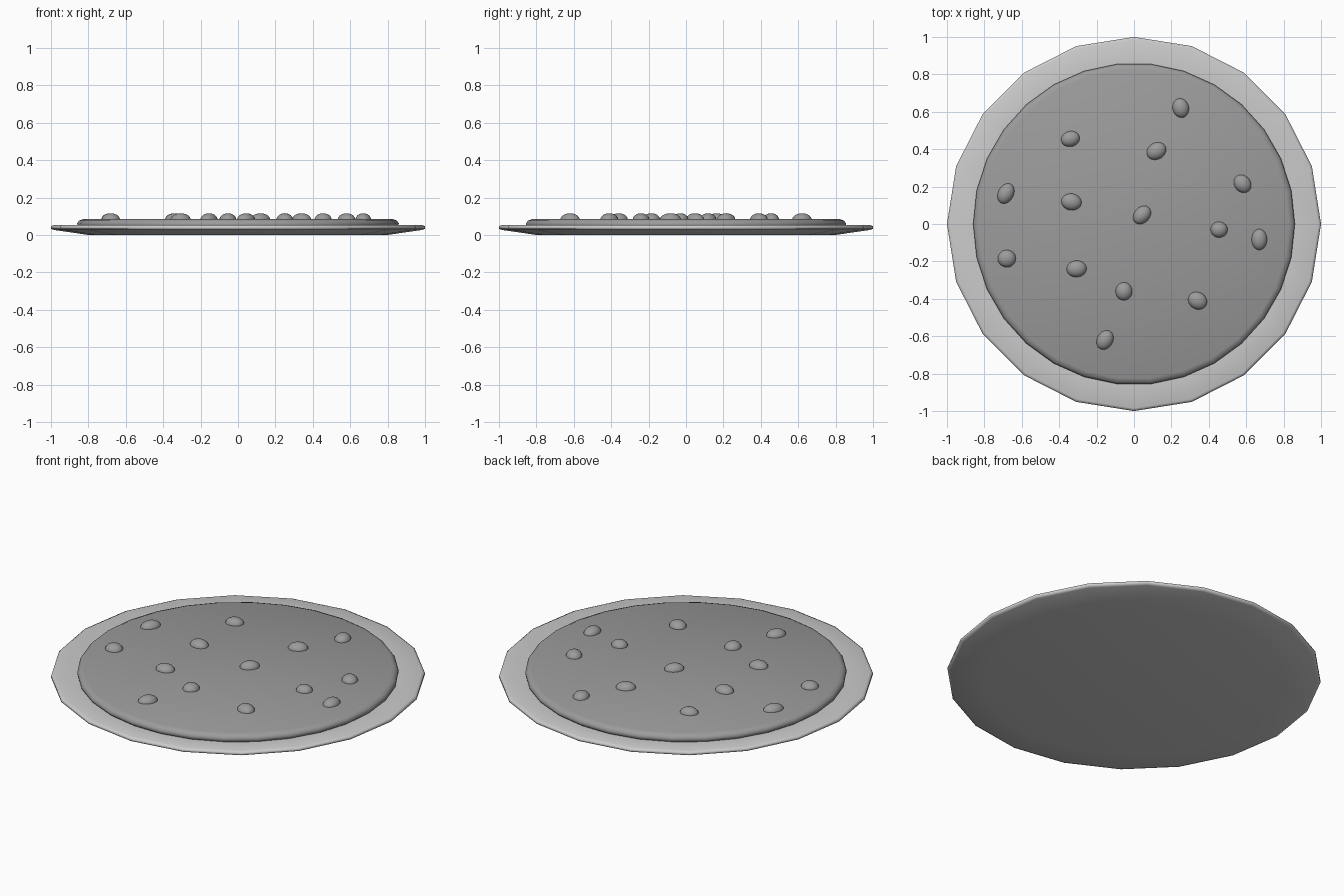
import bpy
import math

if "Cube" in bpy.data.objects:
    bpy.data.objects.remove(bpy.data.objects["Cube"])

# Dark grey shared by the flatbread and its toppings
dark = bpy.data.materials.new("dark_grey")
dark.diffuse_color = (0.33, 0.33, 0.33, 1)
dark.use_nodes = True
dark.node_tree.nodes["Principled BSDF"].inputs["Base Color"].default_value = dark.diffuse_color


def lathe(name, profile, sides, angle):
    """Closed solid of revolution: profile runs from the bottom centre to the top centre."""
    verts, rings = [], []
    for r, z in profile:
        count = 1 if r == 0 else sides
        rings.append([len(verts) + i for i in range(count)])
        for i in range(count):
            a = 2 * math.pi * i / sides
            verts.append((r * math.cos(a), r * math.sin(a), z))
    faces = []
    for low, high in zip(rings, rings[1:]):
        for i in range(sides):
            j = (i + 1) % sides
            if len(low) == 1:
                faces.append((low[0], high[j], high[i]))
            elif len(high) == 1:
                faces.append((low[i], low[j], high[0]))
            else:
                faces.append((low[i], low[j], high[j], high[i]))
    mesh = bpy.data.meshes.new(name)
    mesh.from_pydata(verts, [], faces)
    obj = bpy.data.objects.new(name, mesh)
    bpy.context.collection.objects.link(obj)
    smooth(obj, angle)
    return obj


def smooth(obj, angle=50):
    bpy.ops.object.select_all(action='DESELECT')
    obj.select_set(True)
    bpy.context.view_layer.objects.active = obj
    bpy.ops.object.shade_smooth_by_angle(angle=math.radians(angle))


# Plate with a shallow raised, rounded rim
lathe("plate", [(0, 0), (0.80, 0), (0.985, 0.027), (1.0, 0.033), (1.0, 0.046),
                (0.985, 0.053), (0.83, 0.038), (0, 0.034)], 20, 85)

# Flat round filling with a softened top edge
flatbread = lathe("flatbread", [(0, 0.036), (0.845, 0.036), (0.858, 0.048), (0.86, 0.062),
                                (0.85, 0.076), (0.828, 0.085), (0, 0.083)], 30, 60)
flatbread.data.materials.append(dark)

# Scattered toppings: x, y, half length, half width, turn in degrees
toppings = [
    (0.25, 0.62, 0.053, 0.044, 105), (-0.34, 0.455, 0.051, 0.042, 15),
    (0.12, 0.39, 0.055, 0.045, 30), (-0.685, 0.163, 0.058, 0.042, 62),
    (0.58, 0.215, 0.052, 0.044, -50), (-0.335, 0.118, 0.055, 0.045, -10),
    (0.043, 0.048, 0.055, 0.042, 48), (0.455, -0.03, 0.046, 0.043, 0),
    (0.67, -0.083, 0.057, 0.042, 90), (-0.68, -0.185, 0.049, 0.047, 0),
    (-0.307, -0.24, 0.054, 0.045, 5), (-0.054, -0.36, 0.049, 0.045, 90),
    (0.34, -0.41, 0.053, 0.046, -30), (-0.155, -0.62, 0.055, 0.043, 60),
]
for n, (x, y, length, width, turn) in enumerate(toppings, 1):
    bpy.ops.mesh.primitive_uv_sphere_add(segments=20, ring_count=12, radius=1,
                                         location=(x, y, 0.081),
                                         rotation=(0, 0, math.radians(turn)))
    topping = bpy.context.object
    topping.name = f"topping_{n}"
    topping.scale = (length, width, 0.035)
    topping.data.materials.append(dark)
    smooth(topping)
